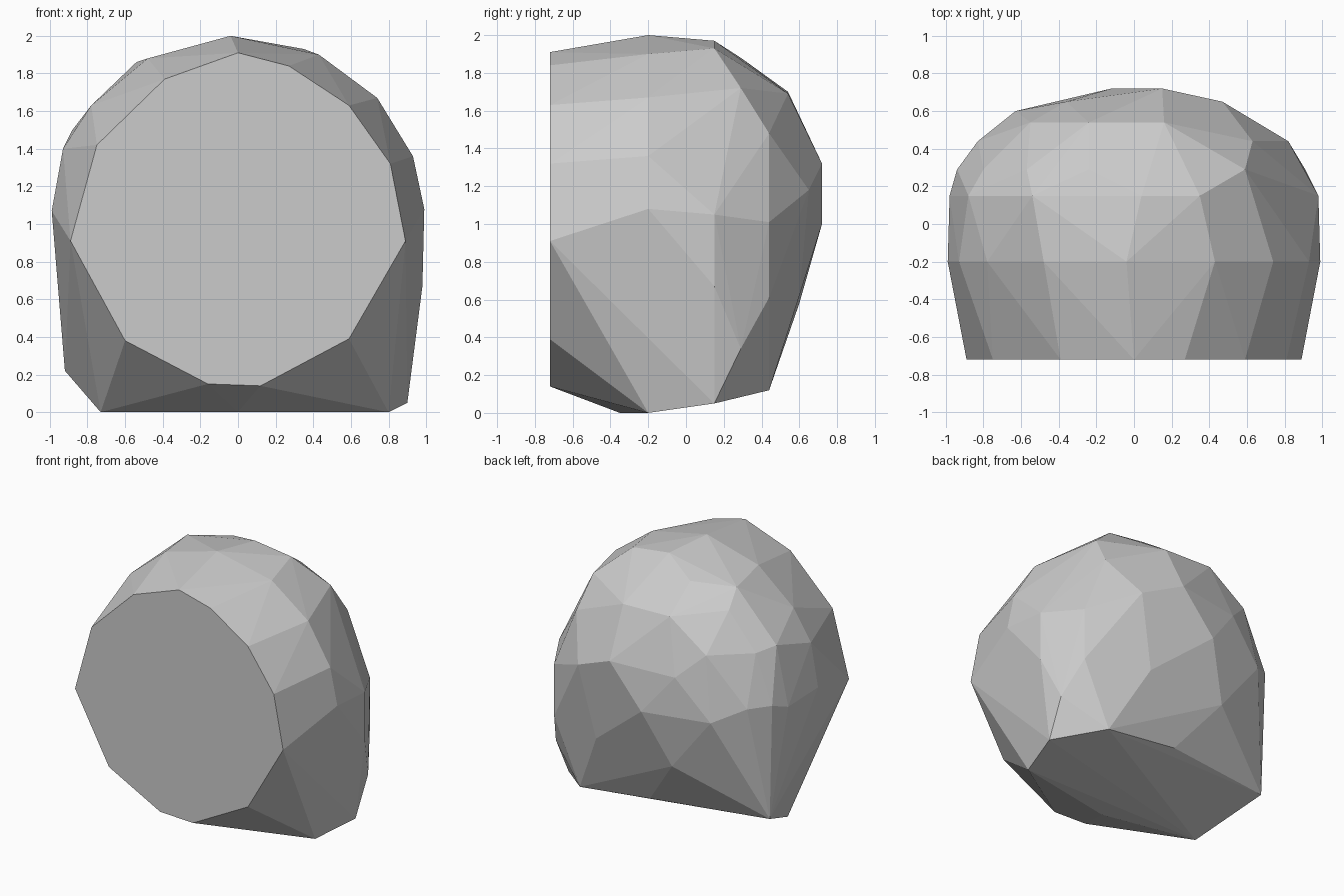
import bpy
import bmesh
import math

# Remove the default object only
default_cube = bpy.data.objects.get("Cube")
if default_cube:
    bpy.data.objects.remove(default_cube, do_unlink=True)


def make_material(name, colour):
    """One flat colour, shown the same in the viewport and in a render."""
    material = bpy.data.materials.new(name)
    material.use_nodes = True
    material.diffuse_color = colour
    shader = material.node_tree.nodes["Principled BSDF"]
    shader.inputs["Base Color"].default_value = colour
    return material


def section(depth, *outline):
    """Corner points of one upright cross-section of the boulder."""
    return [(x, depth, z) for x, z in outline]


def build_boulder(name, points, material):
    """Chisel a faceted stone by wrapping a tight skin around its corners."""
    bm = bmesh.new()
    for point in points:
        bm.verts.new(point)
    hull = bmesh.ops.convex_hull(bm, input=bm.verts[:])
    loose = set(hull["geom_interior"]) | set(hull["geom_unused"])
    loose_verts = [v for v in loose if isinstance(v, bmesh.types.BMVert)]
    bmesh.ops.delete(bm, geom=loose_verts, context="VERTS")

    # Merge the coplanar triangles of the cut front and the resting face
    bmesh.ops.dissolve_limit(bm, angle_limit=math.radians(2),
                             verts=bm.verts[:], edges=bm.edges[:])
    bmesh.ops.recalc_face_normals(bm, faces=bm.faces[:])

    mesh = bpy.data.meshes.new(name)
    bm.to_mesh(mesh)
    bm.free()
    mesh.materials.append(material)
    boulder = bpy.data.objects.new(name, mesh)
    bpy.context.collection.objects.link(boulder)
    return boulder


# Flat cut front
front_cut = section(
    -.72, (-.89, .91), (-.75, 1.42), (-.39, 1.77), (0, 1.91), (.27, 1.84),
    (.59, 1.63), (.81, 1.32), (.89, .91), (.59, .39), (.12, .14),
    (-.16, .15), (-.6, .38))

# Widest girth, resting on the ground
girth = section(
    -.2, (-.99, 1.07), (-.93, 1.4), (-.78, 1.63), (-.48, 1.88), (-.04, 2),
    (.43, 1.9), (.74, 1.67), (.93, 1.36), (.99, 1.08), (.8, 0), (-.73, 0))

# Keel under the front cut
keel = section(-.35, (0, 0))

# Crown and flanks behind the girth
flanks = section(
    .15, (.98, 1.05), (.98, .67), (.9, .05), (.35, 1.93), (.04, 1.97),
    (-.54, 1.86), (-.88, 1.5), (-.98, 1.05))

shoulders = section(
    .29, (.59, 1.72), (.91, .34), (-.92, .22), (-.94, 1.1), (-.8, 1.47),
    (-.57, 1.74), (-.24, 1.88))

# Rounded back
upper_back = section(.54, (.16, 1.69), (-.24, 1.7), (-.55, 1.48))
lower_back = section(
    .44, (.82, 1.01), (.82, .61), (.63, 1.48), (.6, .12), (0, .19),
    (-.83, 1.1), (-.77, .6))
rump = section(.6, (.35, .62), (-.3, .58), (-.63, 1))
back_cap = section(.65, (.47, 1.18), (-.36, 1.3))
back_tip = section(.72, (.15, 1.32), (-.12, 1))

stone = make_material("stone grey", (.6, .6, .6, 1))
build_boulder(
    "boulder",
    front_cut + girth + keel + flanks + shoulders + upper_back
    + lower_back + rump + back_cap + back_tip,
    stone)
